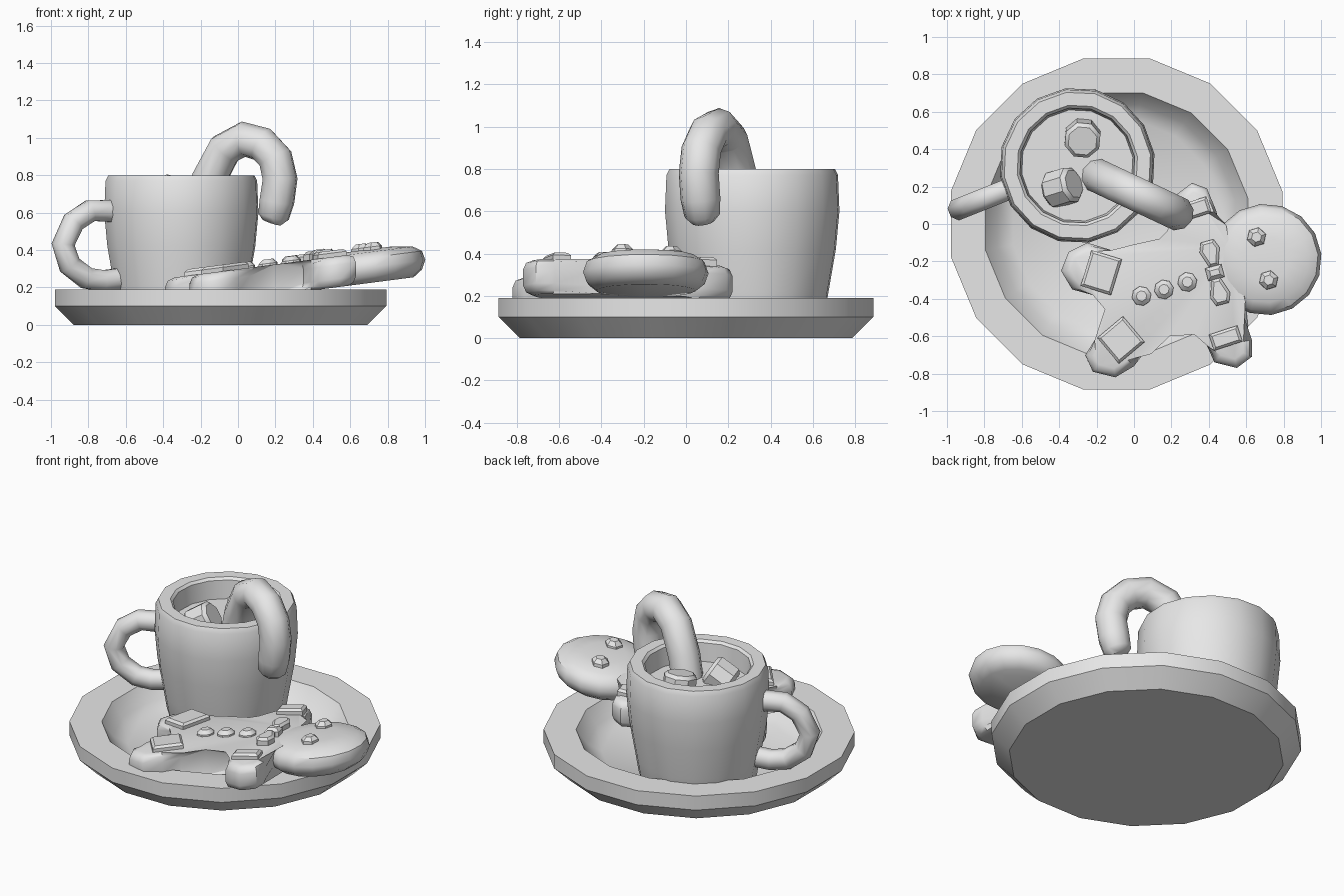
import bpy, bmesh, math
from mathutils import Vector, Matrix

if "Cube" in bpy.data.objects:
    bpy.data.objects.remove(bpy.data.objects["Cube"])

grey = bpy.data.materials.new("plain grey")
grey.diffuse_color = (0.8, 0.8, 0.8, 1)
grey.use_nodes = True
grey.node_tree.nodes["Principled BSDF"].inputs["Base Color"].default_value = grey.diffuse_color


def finish(name, bm, angle=35, lean=False):
    # lean places parts on the sloping cookie plane
    if lean:
        for v in bm.verts:
            v.co.z += 0.31 + 0.13 * (v.co.x - 0.71)
    bmesh.ops.recalc_face_normals(bm, faces=bm.faces[:])
    me = bpy.data.meshes.new(name)
    bm.to_mesh(me)
    bm.free()
    me.materials.append(grey)
    ob = bpy.data.objects.new(name, me)
    bpy.context.collection.objects.link(ob)
    bpy.ops.object.select_all(action='DESELECT')
    ob.select_set(True)
    bpy.context.view_layer.objects.active = ob
    bpy.ops.object.shade_smooth_by_angle(angle=math.radians(angle))
    return ob


def loft(bm, rings):
    # skin closed rings of points and cap both ends
    rows = [[bm.verts.new(p) for p in r] for r in rings]
    n = len(rows[0])
    for a, b in zip(rows, rows[1:]):
        for i in range(n):
            bm.faces.new((a[i], a[(i + 1) % n], b[(i + 1) % n], b[i]))
    bm.faces.new(rows[0][::-1])
    bm.faces.new(rows[-1])


def lathe(name, profile, center, sides, turn=0.0, lean=False, matrix=None, angle=35):
    bm = bmesh.new()
    loft(bm, [[(r * math.cos(turn + math.tau * i / sides),
                r * math.sin(turn + math.tau * i / sides), z)
               for i in range(sides)] for r, z in profile])
    if matrix:
        bm.transform(matrix)
    bm.transform(Matrix.Translation(center))
    return finish(name, bm, angle, lean)


def tube(name, path, side, radii, sides):
    # sweep a polygon along a path lying in the vertical plane with normal "side"
    pts = [Vector(p) for p in path]
    side = Vector(side).normalized()
    rings = []
    for i, p in enumerate(pts):
        t = (pts[min(i + 1, len(pts) - 1)] - pts[max(i - 1, 0)]).normalized()
        up = side.cross(t)
        rings.append([p + radii[i] * (math.cos(a) * side + math.sin(a) * up)
                      for a in (math.tau * (k + 0.5) / sides for k in range(sides))])
    bm = bmesh.new()
    loft(bm, rings)
    return finish(name, bm, 50)


def slab(name, outline, z0, z1, bevel, segments=1, angle=35):
    # extruded outline with rounded top and bottom rims, laid on the cookie plane
    bm = bmesh.new()
    loft(bm, [[(x, y, z) for x, y in outline] for z in (z0, z1)])
    rims = [e for e in bm.edges if abs(e.verts[0].co.z - e.verts[1].co.z) < 1e-5]
    bmesh.ops.bevel(bm, geom=rims, offset=bevel, segments=segments, profile=0.5,
                    affect='EDGES', clamp_overlap=True)
    return finish(name, bm, angle, True)


def box_outline(cx, cy, w, d, deg):
    c, s = math.cos(math.radians(deg)), math.sin(math.radians(deg))
    return [(cx + c * x * w / 2 - s * y * d / 2, cy + s * x * w / 2 + c * y * d / 2)
            for x, y in ((-1, -1), (1, -1), (1, 1), (-1, 1))]


# Saucer: sixteen-sided dish with a flat rim
lathe("saucer", [(0.80, 0), (0.903, 0.10), (0.903, 0.19), (0.715, 0.19),
                 (0.65, 0.10), (0.565, 0.05)], (-0.093, 0, 0), 16, math.pi / 16)

# Mug wall, rim and drink surface
lathe("mug", [(0.31, 0.01), (0.345, 0.10), (0.365, 0.22), (0.40, 0.42), (0.417, 0.60),
              (0.41, 0.77), (0.395, 0.80), (0.325, 0.80), (0.31, 0.785), (0.30, 0.67)],
      (-0.303, 0.313, 0), 16, 0.15)

# Mug handle
handle = [(-0.62, 0.60), (-0.70, 0.61), (-0.79, 0.61), (-0.88, 0.55), (-0.935, 0.43),
          (-0.90, 0.32), (-0.81, 0.25), (-0.72, 0.235), (-0.60, 0.25)]
tube("mug_handle", [(x, 0.175 + 0.4 * (x + 0.7), z) for x, z in handle],
     (-0.4, 1, 0), [0.062] * len(handle), 8)

# Candy cane hooked over the mug rim
cane = [(-0.20, 0.60), (-0.155, 0.78), (-0.07, 0.94), (0.03, 0.993), (0.13, 0.965),
        (0.20, 0.89), (0.225, 0.78), (0.208, 0.66), (0.19, 0.58), (0.18, 0.55)]
tube("candy_cane", [(x, 0.26 - 0.47 * (x + 0.2), z) for x, z in cane],
     (0.47, 1, 0), [0.095] * 8 + [0.085, 0.055], 10)

# Marshmallows floating in the drink
marsh = [(0.08, -0.08), (0.10, -0.06), (0.10, 0.06), (0.08, 0.08)]
lathe("marshmallow_upright", marsh, (-0.275, 0.46, 0.70), 8, 0.3,
      matrix=Matrix.Rotation(0.2, 4, 'X'))
lathe("marshmallow_tipped", marsh, (-0.385, 0.195, 0.69), 8, 0.2,
      matrix=Matrix.Rotation(0.3, 4, 'Z') @ Matrix.Rotation(1.0, 4, 'Y'))

# Gingerbread body with arms and legs
body = [(0.56, -0.10), (0.45, -0.03), (0.44, 0.07), (0.39, 0.19), (0.31, 0.22),
        (0.23, 0.16), (0.22, 0.05), (0.22, -0.06), (0.16, -0.12), (0.0, -0.155),
        (-0.12, -0.14), (-0.25, -0.10), (-0.35, -0.15), (-0.39, -0.25), (-0.33, -0.35),
        (-0.22, -0.38), (-0.10, -0.43), (-0.13, -0.52), (-0.21, -0.62), (-0.26, -0.70),
        (-0.22, -0.79), (-0.10, -0.82), (0.0, -0.76), (0.06, -0.66), (0.19, -0.60),
        (0.35, -0.53), (0.39, -0.65), (0.43, -0.74), (0.55, -0.77), (0.63, -0.71),
        (0.63, -0.62), (0.55, -0.42)]
slab("cookie_body", body, -0.085, 0.08, 0.045, 2, 50)

# Gingerbread head
lathe("cookie_head", [(0.235, -0.085), (0.28, -0.05), (0.298, 0.0), (0.28, 0.05),
                      (0.23, 0.08), (0.12, 0.095)], (0.705, -0.19, 0), 16, 0.1,
      lean=True, angle=40)

# Eyes and buttons
drop = [(0.054, -0.02), (0.052, 0.012), (0.028, 0.035)]
for x, y in ((0.655, -0.07), (0.72, -0.30)):
    lathe("eye", drop, (x, y, 0.095), 6, 0.3, lean=True)
for x, y in ((0.04, -0.385), (0.16, -0.35), (0.285, -0.31)):
    lathe("button", drop, (x, y, 0.078), 8, 0.2, lean=True)

# Bow tie: two flared wings and a knot
for name, deg, cx, cy in (("bow_wing_back", 105, 0.435, -0.255), ("bow_wing_front", -75, 0.43, -0.265)):
    c, s = math.cos(math.radians(deg)), math.sin(math.radians(deg))
    wing = [(0.03, -0.025), (0.12, -0.055), (0.17, -0.035), (0.17, 0.035), (0.12, 0.055), (0.03, 0.025)]
    slab(name, [(cx + c * u - s * v, cy + s * u + c * v) for u, v in wing], 0.06, 0.125, 0.015)
slab("bow_knot", box_outline(0.432, -0.26, 0.09, 0.07, 15), 0.06, 0.13, 0.02)

# Icing cuffs on legs and arms
for name, cx, cy, w, d, deg in (("leg_cuff_back", -0.175, -0.26, 0.17, 0.20, -17),
                                ("leg_cuff_front", -0.07, -0.62, 0.18, 0.18, 40),
                                ("arm_cuff_front", 0.49, -0.61, 0.16, 0.09, 18),
                                ("arm_cuff_back", 0.325, 0.08, 0.16, 0.09, 18)):
    slab(name, box_outline(cx, cy, w, d, deg), 0.05, 0.115, 0.014)
